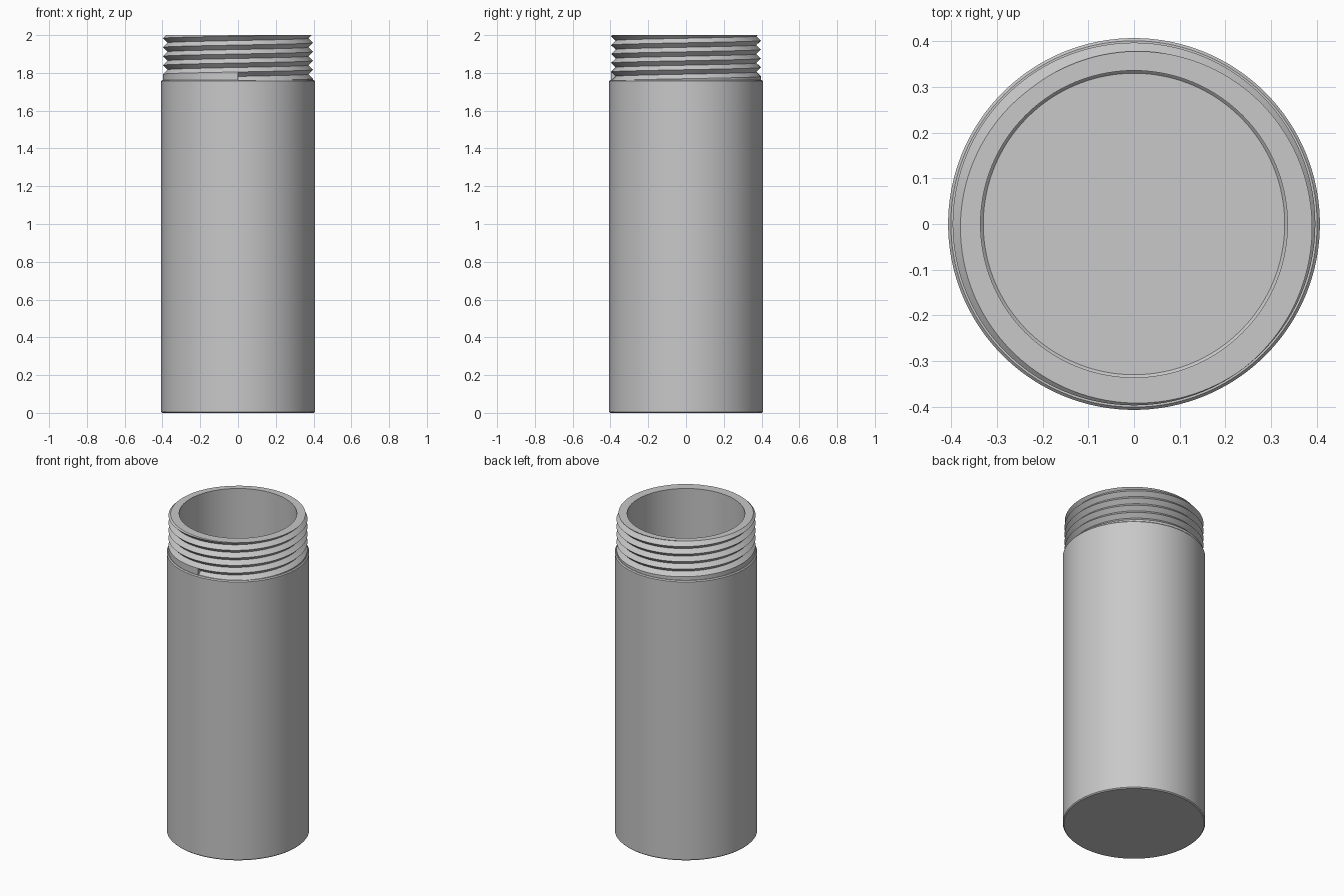
import bpy
import bmesh
from math import sin, cos, radians, tau

cube = bpy.data.objects.get("Cube")
if cube:
    bpy.data.objects.remove(cube, do_unlink=True)

SEGMENTS = 144
SHOULDER, TOP = 1.763, 2.0        # neck base and rim heights
OUTER, INNER = 0.407, 0.336       # body and bore radii
CREST, DEPTH = 0.397, 0.024       # thread crest radius and groove depth
START, PITCH = 1.805, 0.0475      # first crest height at the front, rise per turn
BEVEL, FLOOR = 0.006, 0.07

grey = bpy.data.materials.new("mid grey")
grey.use_nodes = True
grey.diffuse_color = (0.58, 0.58, 0.58, 1)
grey.node_tree.nodes["Principled BSDF"].inputs["Base Color"].default_value = grey.diffuse_color


def sweep(name, profile, end_rows=0):
    """Turn profile(turn) -> [(radius, z)] about z; end_rows closes the groove start."""
    bm = bmesh.new()
    columns = []
    for s in range(SEGMENTS + 1):
        turn = s / SEGMENTS
        a = turn * tau
        columns.append([bm.verts.new((r * sin(a), -r * cos(a), z))
                        for r, z in profile(turn)])
    for c, d in zip(columns, columns[1:]):
        for i in range(len(c) - 1):
            bm.faces.new((c[i], d[i], d[i + 1], c[i + 1]))
    if end_rows:
        bm.faces.new(columns[0][:end_rows])
    bmesh.ops.remove_doubles(bm, verts=bm.verts, dist=0.00002)
    mesh = bpy.data.meshes.new(name)
    bm.to_mesh(mesh)
    bm.free()
    mesh.materials.append(grey)
    obj = bpy.data.objects.new(name, mesh)
    bpy.context.collection.objects.link(obj)
    bpy.ops.object.select_all(action="DESELECT")
    obj.select_set(True)
    bpy.context.view_layer.objects.active = obj
    bpy.ops.object.shade_smooth_by_angle(angle=radians(30))
    return obj


# Hollow body: closed bottom, straight wall, flat shoulder, bore and floor
def body_profile(turn):
    return [(0, 0), (OUTER - BEVEL, 0), (OUTER, BEVEL),
            (OUTER, SHOULDER - BEVEL), (OUTER - BEVEL, SHOULDER),
            (INNER, SHOULDER), (INNER, FLOOR + BEVEL),
            (INNER - BEVEL, FLOOR), (0, FLOOR)]


# Neck with a right-handed V groove that runs out through the rim
def neck_profile(turn):
    points = [(CREST, SHOULDER)]
    for half in range(-2, 10):
        z = START + PITCH * (turn + half / 2)
        z = min(max(z, SHOULDER), TOP)
        u = (z - START) / PITCH - turn
        points.append((CREST - 2 * DEPTH * abs(u - round(u)), z))
    return points + [(INNER, TOP), (INNER, SHOULDER)]


sweep("container_body", body_profile)
sweep("threaded_neck", neck_profile, end_rows=4)
